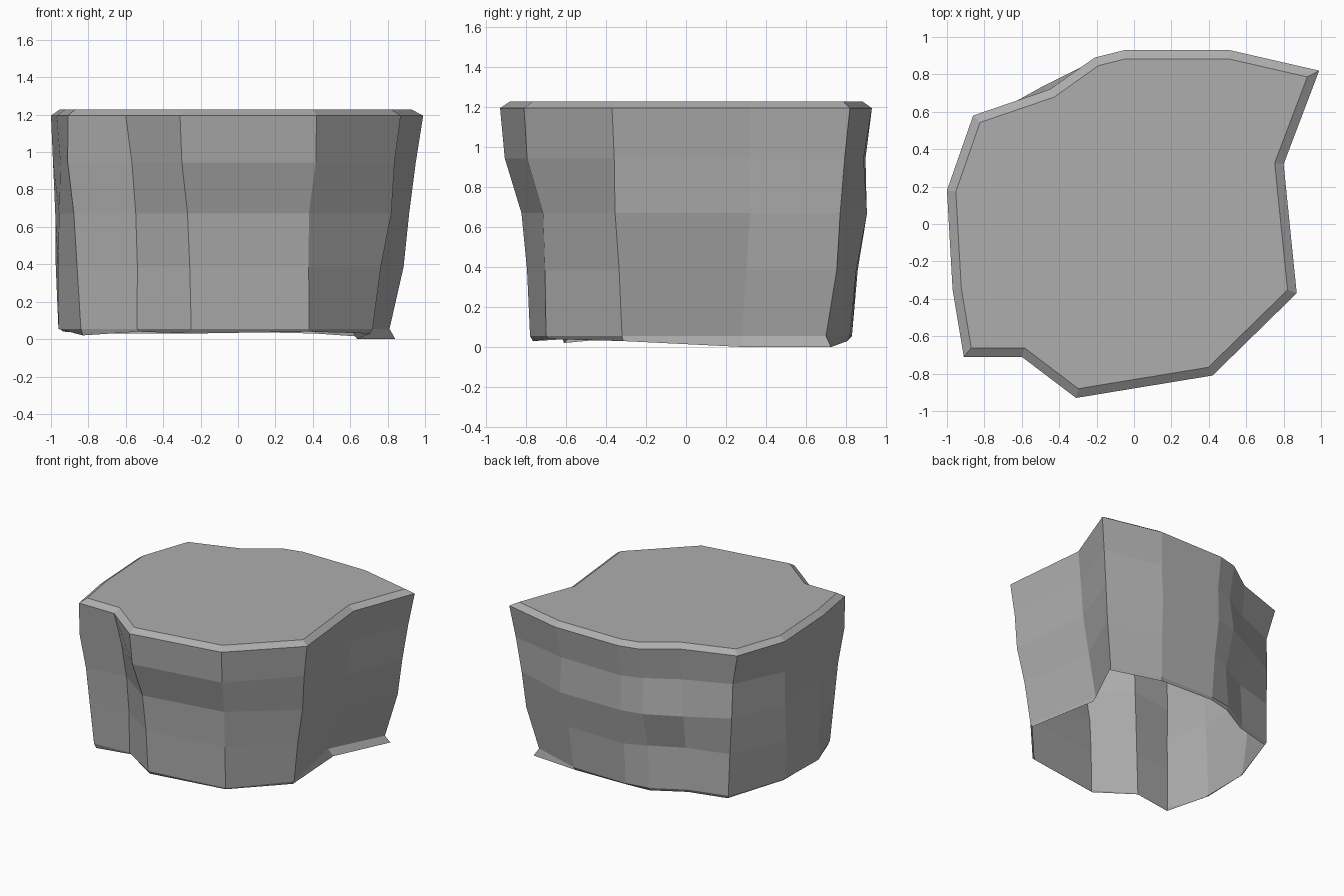
import bpy
import bmesh
from mathutils import Vector

default_cube = bpy.data.objects.get("Cube")
if default_cube:
    bpy.data.objects.remove(default_cube, do_unlink=True)

# Single stone colour
stone = bpy.data.materials.new("stone_grey")
stone.use_nodes = True
stone_colour = (0.42, 0.42, 0.42, 1)
stone.diffuse_color = stone_colour
stone.node_tree.nodes["Principled BSDF"].inputs["Base Color"].default_value = stone_colour

# Each corner of the rock: rim (x, y), foot (x, y), bulge of the three middle rings, lip height
corners = [
    ((-.31, -.93), (-.25, -.78), (.01, -.04, -.03), .03),
    ((.42, -.81), (.38, -.7), (.01, -.05, -.03), .04),
    ((.87, -.37), (.72, -.32), (0, .02, 0), .03),
    ((.8, .32), (.6, .28), (.02, .05, .03), 0),
    ((.99, .82), (.81, .7), (0, .01, .03), 0),
    ((.51, .93), (.42, .82), (-.02, .03, 0), .03),
    ((-.05, .93), (-.05, .83), (-.01, .02, 0), .04),
    ((-.21, .89), (-.23, .8), (-.03, .02, -.04), .03),
    ((-.45, .72), (-.48, .66), (-.01, .05, -.02), .03),
    ((-.86, .58), (-.78, .58), (-.05, -.03, -.02), .03),
    ((-1, .18), (-.95, .1), (0, 0, .01), .04),
    ((-.97, -.35), (-.96, -.3), (-.02, -.01, 0), .05),
    ((-.91, -.71), (-.84, -.62), (.02, 0, 0), .02),
    ((-.6, -.71), (-.54, -.6), (-.03, -.04, -.03), .04),
]
rim_height, foot_height = 1.195, .055
ring_steps = (.22, .46, .71)


def corner_column(bm, rim, foot, bulges, lip_height):
    """Return the vertices of one corner edge, from the rim down to the lip."""
    top = Vector((*rim, rim_height))
    base = Vector((*foot, foot_height))
    outward = Vector((*rim, 0)).normalized()
    points = [top]
    for step, bulge in zip(ring_steps, bulges):
        points.append(top.lerp(base, step) + outward * bulge)
    points.append(base)
    # The lip flares out where it reaches the ground and tucks in elsewhere
    flare = .04 if lip_height == 0 else -.015
    lip = base + outward * flare
    lip.z = lip_height
    points.append(lip)
    return [bm.verts.new(point) for point in points]


# Faceted side walls, open underneath
bm = bmesh.new()
columns = [corner_column(bm, *corner) for corner in corners]
for index, left in enumerate(columns):
    right = columns[(index + 1) % len(columns)]
    for row in range(len(left) - 1):
        bm.faces.new((left[row], left[row + 1], right[row + 1], right[row]))

# Flat top with a narrow sloping border
cap = bm.faces.new([column[0] for column in columns])
bmesh.ops.recalc_face_normals(bm, faces=bm.faces[:])
cap.normal_update()
if cap.normal.z < 0:
    bmesh.ops.reverse_faces(bm, faces=bm.faces[:])
bmesh.ops.inset_region(bm, faces=[cap], thickness=.047, depth=.033, use_even_offset=True)

mesh = bpy.data.meshes.new("rock_block")
bm.to_mesh(mesh)
bm.free()
mesh.materials.append(stone)
rock = bpy.data.objects.new("rock_block", mesh)
bpy.context.collection.objects.link(rock)
